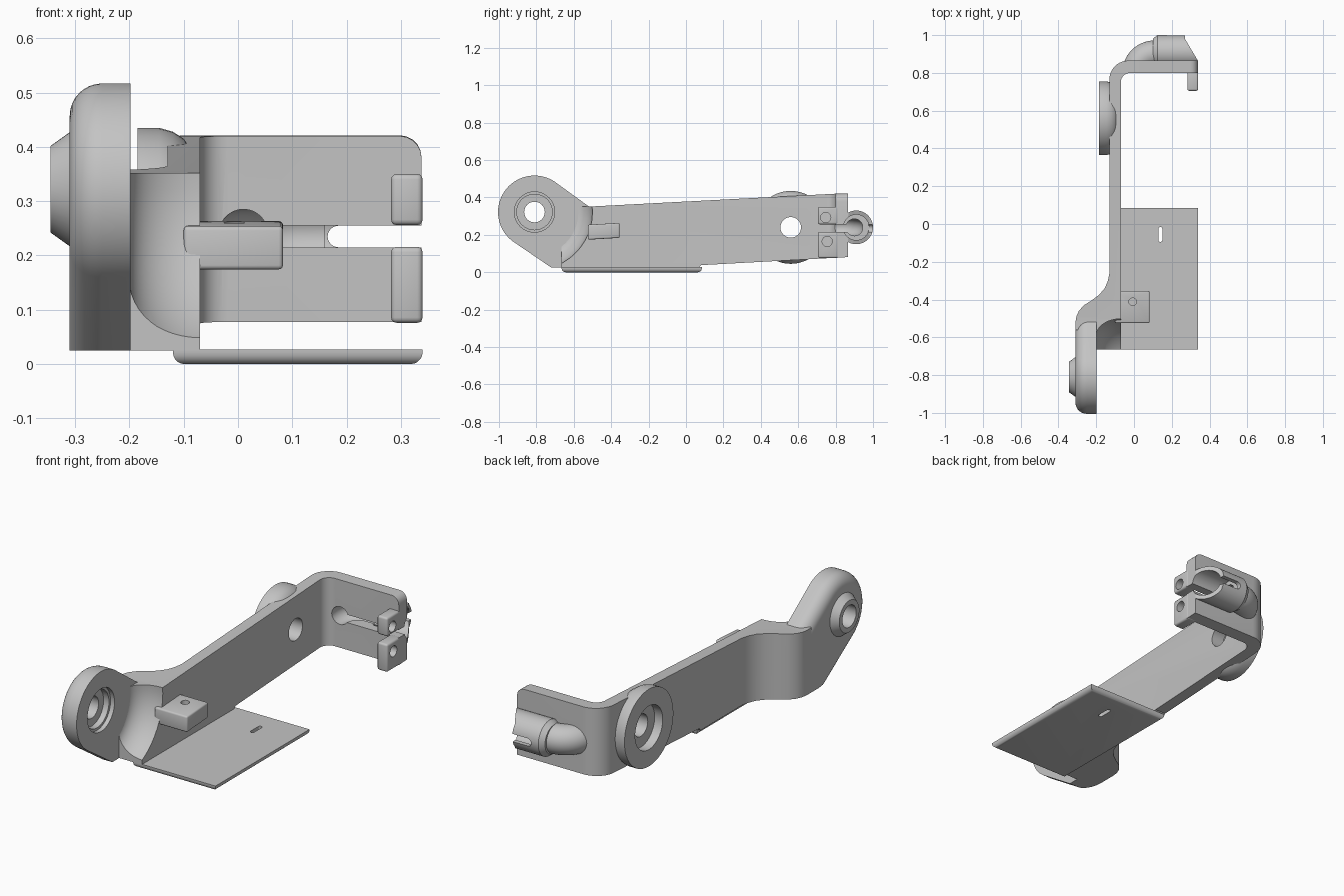
import bpy, bmesh, math
from mathutils import Vector

if "Cube" in bpy.data.objects:
    bpy.data.objects.remove(bpy.data.objects["Cube"])

metal = bpy.data.materials.new("light_grey")
metal.use_nodes = True
GREY = (0.55, 0.55, 0.55, 1)
metal.diffuse_color = GREY
for node in metal.node_tree.nodes:
    if node.type == 'BSDF_PRINCIPLED':
        node.inputs["Base Color"].default_value = GREY

SIDES = 48


def arc(cx, cy, r, start, end, n=16):
    angles = [math.radians(start + (end - start) * i / n) for i in range(n + 1)]
    return [(cx + r * math.cos(a), cy + r * math.sin(a)) for a in angles]


def circle(cx, cy, r):
    return arc(cx, cy, r, 0, 360, SIDES)[:-1]


def finish(name, bm):
    bmesh.ops.recalc_face_normals(bm, faces=bm.faces)
    mesh = bpy.data.meshes.new(name)
    bm.to_mesh(mesh)
    bm.free()
    mesh.materials.append(metal)
    obj = bpy.data.objects.new(name, mesh)
    bpy.context.collection.objects.link(obj)
    return obj


def skin(name, rings, closed=False):
    """Join rings of points; cap the ends or close into a loop."""
    bm = bmesh.new()
    loops = [[bm.verts.new(p) for p in ring] for ring in rings]
    count = len(loops[0])
    for i in range(len(loops) if closed else len(loops) - 1):
        a, b = loops[i], loops[(i + 1) % len(loops)]
        for j in range(count):
            k = (j + 1) % count
            bm.faces.new((a[j], a[k], b[k], b[j]))
    if not closed:
        bm.faces.new(loops[0])
        bm.faces.new(loops[-1])
    return finish(name, bm)


def prism(name, pts, axis, lo, hi):
    """Extrude a 2D outline along one axis."""
    place = {'x': lambda p, d: (d, p[0], p[1]),
             'y': lambda p, d: (p[0], d, p[1]),
             'z': lambda p, d: (p[0], p[1], d)}[axis]
    return skin(name, [[place(p, d) for p in pts] for d in (lo, hi)])


def box(name, x0, x1, y0, y1, z0, z1):
    return prism(name, [(x0, y0), (x1, y0), (x1, y1), (x0, y1)], 'z', z0, z1)


def lathe(name, profile, y, z, closed=False):
    """Turn an (x, radius) profile about an axis parallel to x."""
    return skin(name, [[(x, *p) for p in circle(y, z, r)] for x, r in profile], closed)


def tube(name, path, r, z):
    """Round tube along a path in the horizontal plane."""
    rings = []
    for i, p in enumerate(path):
        a, b = Vector(path[max(i - 1, 0)]), Vector(path[min(i + 1, len(path) - 1)])
        t = (b - a).normalized()
        rings.append([(p[0] - t.y * u, p[1] + t.x * u, z + v) for u, v in circle(0, 0, r)])
    return skin(name, rings)


def combine(obj, tools, operation='DIFFERENCE', keep=False):
    for tool in tools:
        mod = obj.modifiers.new("combine", 'BOOLEAN')
        mod.operation, mod.solver, mod.object = operation, 'EXACT', tool
        bpy.context.view_layer.objects.active = obj
        bpy.ops.object.modifier_apply(modifier=mod.name)
        if not keep:
            bpy.data.objects.remove(tool)


def bevel(obj, width, rule, segments=5):
    """Round the edges whose two end points satisfy the rule."""
    bm = bmesh.new()
    bm.from_mesh(obj.data)
    edges = [e for e in bm.edges if rule(e.verts[0].co, e.verts[1].co)]
    bmesh.ops.bevel(bm, geom=edges, offset=width, segments=segments, profile=0.5,
                    affect='EDGES')
    bm.to_mesh(obj.data)
    bm.free()


def every(a, b):
    return True


PIVOT_Y, PIVOT_Z = -0.81, 0.322
AXLE_Y, AXLE_Z = 0.56, 0.24

# Arm: bent plan outline trimmed by the side outline
plan = [(-0.2, -0.665), (-0.07, -0.665), *arc(-0.02, 0.75, 0.05, 180, 90, 8),
        (0.338, 0.80), (0.338, 0.865), *arc(-0.03, 0.765, 0.1, 90, 180, 10),
        (-0.13, -0.26), (-0.138, -0.30), (-0.155, -0.34), (-0.185, -0.375),
        (-0.225, -0.405), (-0.265, -0.43), (-0.292, -0.46), (-0.305, -0.49),
        (-0.31, -0.52), (-0.31, -0.56), (-0.2, -0.56)]
arm = prism("arm", plan, 'z', -0.1, 0.6)
side = [(-0.7, 0.025), (0.07, 0.025), (0.08, 0.038), (0.9, 0.083), (0.9, 0.422),
        (0.8, 0.42), (-0.5, 0.352), (-0.7, 0.352)]
combine(arm, [prism("side_trim", side, 'x', -0.5, 0.5)], 'INTERSECT')
bevel(arm, 0.04, lambda a, b: min(a.x, b.x) > 0.33 and min(a.z, b.z) > 0.4)

# Curved clearance around the front pivot, and the rear axle hole
scoop = [(-0.2, 0.22)] + [(-0.07 - 0.13 * math.cos(t), 0.22 + 0.09 * math.sin(t))
                          for t in [math.pi / 2 * i / 12 for i in range(1, 13)]]
combine(arm, [lathe("scoop", scoop + [(0.1, 0.31)], PIVOT_Y, PIVOT_Z),
              lathe("axle_hole", [(-0.3, 0.055), (0, 0.055)], AXLE_Y, AXLE_Z)])

# Front pivot plate with a rounded outer rim
hull = arc(PIVOT_Y, PIVOT_Z, 0.195, 57, 236.3, 40) + [(-0.72, 0.025), (-0.52, 0.025),
                                                     (-0.52, 0.352)]
pivot_plate = prism("pivot_plate", hull, 'x', -0.31, -0.198)


def outer_rim(a, b):
    flat = max(a.x, b.x) < -0.3
    return flat and not (a.z + b.z < 0.06 or a.y + b.y > -1.05)


bevel(pivot_plate, 0.06, outer_rim, 8)
pivot_boss = lathe("pivot_boss", [(-0.345, 0.08), (-0.31, 0.105), (-0.28, 0.105)],
                   PIVOT_Y, PIVOT_Z)
bore = lathe("bore", [(-0.5, 0.055), (-0.25, 0.055), (-0.25, 0.095), (-0.22, 0.095),
                      (-0.22, 0.108), (-0.1, 0.108)], PIVOT_Y, PIVOT_Z)
combine(pivot_plate, [pivot_boss], 'UNION')
combine(pivot_plate, [bore])

# Rear axle housing, rounded toward the arm
lathe("axle_housing", [(-0.185, 0.11), (-0.185, 0.195), (-0.145, 0.195), (-0.12, 0.188),
                       (-0.1, 0.175), (-0.086, 0.155), (-0.08, 0.12), (-0.08, 0.055),
                       (-0.14, 0.055), (-0.14, 0.11)], AXLE_Y, AXLE_Z, closed=True)

# Cable guide: elbow and split barrel behind the flange
bend = arc(0.11, 0.80, 0.1, 180, 90, 14)
guide = tube("cable_guide", [(x, y) for x, y in bend if y > 0.815] + [(0.16, 0.9)],
             0.072, AXLE_Z)
barrel = lathe("barrel", [(0.1, 0.072), (0.125, 0.09), (0.338, 0.09)], 0.91, AXLE_Z)
combine(guide, [barrel], 'UNION')
combine(guide, [prism("end_trim", [(0.338, 0.865), (0.27, 0.98), (0.27, 1.1),
                                   (0.5, 1.1), (0.5, 0.865)], 'z', 0, 0.5),
                box("front_trim", -0.2, 0.5, 0.6, 0.81, 0, 0.5)])
slot_mid = 0.235
slot_outline = [(0.4, slot_mid - 0.02)] + arc(0.185, slot_mid, 0.02, 270, 90, 8) \
    + [(0.4, slot_mid + 0.02)]
cutters = [tube("cable_bore", [(0.01, 0.7)] + bend + [(0.3, 0.9)], 0.045, AXLE_Z),
           lathe("barrel_bore", [(0.16, 0.068), (0.5, 0.068)], 0.91, AXLE_Z),
           prism("slot", slot_outline, 'y', 0.6, 1.2),
           box("channel", 0.03, 0.2, 0.7, 0.9, slot_mid - 0.02, slot_mid + 0.02)]
for part in (arm, guide):
    combine(part, cutters, keep=True)
for cutter in cutters:
    bpy.data.objects.remove(cutter)

# Clamp lugs with screw holes
for name, low, high, hole_y, hole_z in (("upper_lug", 0.256, 0.35, 0.747, 0.293),
                                        ("lower_lug", 0.076, 0.216, 0.755, 0.165)):
    lug = box(name, 0.282, 0.34, 0.705, 0.815, low, high)
    bevel(lug, 0.01, every, 3)
    combine(lug, [lathe("screw_hole", [(0.2, 0.027), (0.4, 0.027)], hole_y, hole_z)])

# Side tab with a vertical hole
tab = prism("side_tab", [(-0.525, 0.174), (-0.355, 0.184), (-0.355, 0.264),
                         (-0.525, 0.254)], 'x', -0.1, 0.083)
bevel(tab, 0.008, every, 3)
combine(tab, [prism("tab_hole", circle(-0.007, -0.412, 0.02), 'z', 0, 0.5)])

# Foot plate with rounded underside and a small slot
foot = box("foot_plate", -0.12, 0.34, -0.665, 0.085, 0, 0.027)
bevel(foot, 0.022, lambda a, b: max(a.z, b.z) < 0.01)
foot_slot = arc(0.14, -0.025, 0.01, 0, 180, 8) + arc(0.14, -0.085, 0.01, 180, 360, 8)
combine(foot, [prism("foot_slot", foot_slot, 'z', -0.1, 0.1)])

# Smooth curved surfaces, keep edges sharp
for obj in bpy.context.collection.objects:
    if obj.type == 'MESH' and metal.name in obj.data.materials:
        obj.select_set(True)
        bpy.context.view_layer.objects.active = obj
bpy.ops.object.shade_smooth_by_angle(angle=math.radians(32))
